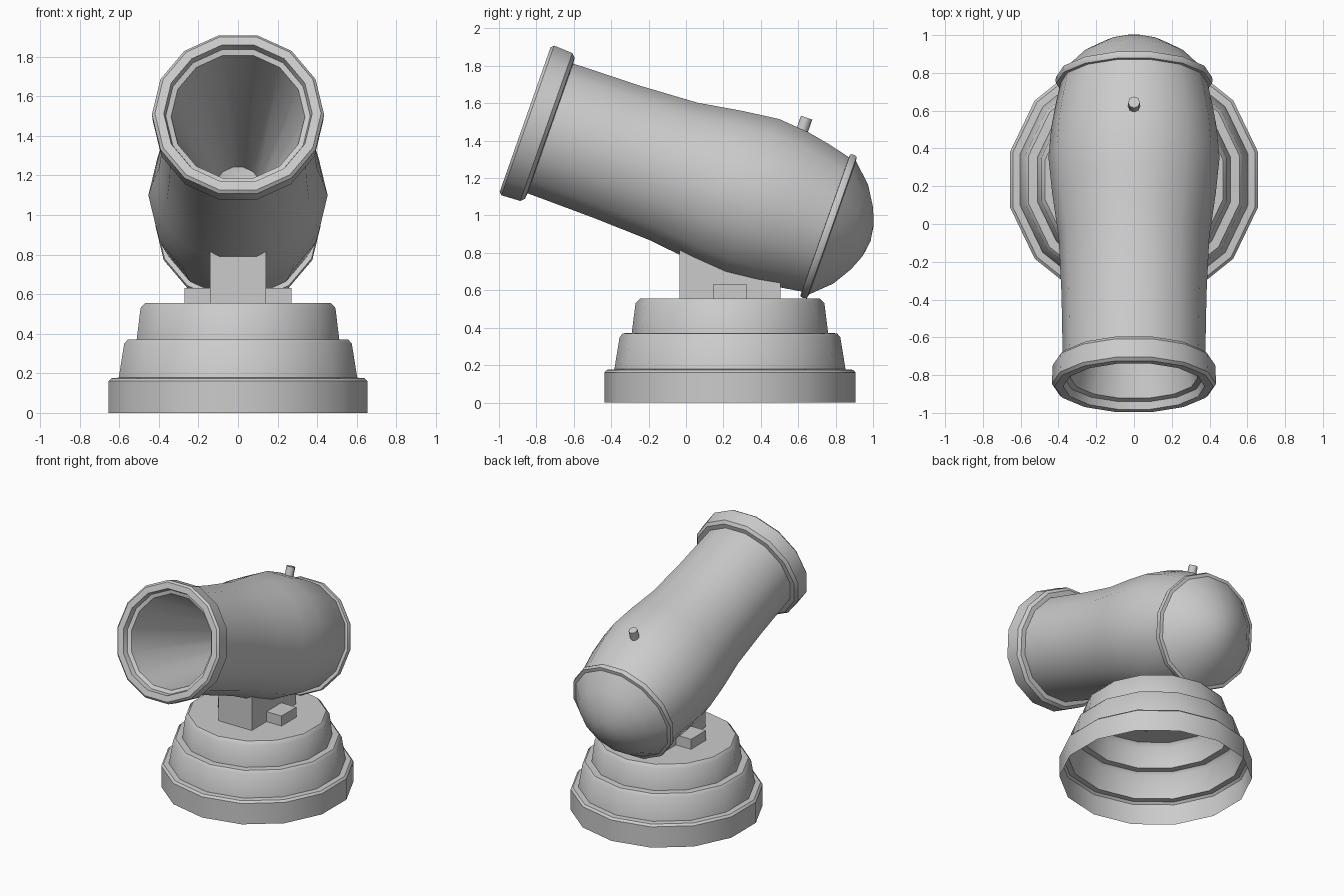
import bpy, bmesh, math
from mathutils import Vector

if "Cube" in bpy.data.objects:
    bpy.data.objects.remove(bpy.data.objects["Cube"])

AXIS = Vector((0, 0.943, -0.332)).normalized()   # muzzle to breech
UP = Vector((0, 0.332, 0.943)).normalized()      # across the barrel
SIDE = Vector((1, 0, 0))


def lathe(name, rings, origin, axis, u, v, sides=14, angle=35):
    """Skin rings of (distance, radius, offset along v); radius 0 is a point."""
    bm = bmesh.new()
    loops = []
    for t, r, off in rings:
        c = Vector(origin) + axis * t + v * off
        if r == 0:
            loops.append([bm.verts.new(c)] * sides)
            continue
        loops.append([bm.verts.new(c + r * (u * math.cos(a) + v * math.sin(a)))
                      for a in (2 * math.pi * i / sides for i in range(sides))])
    for a, b in zip(loops, loops[1:]):
        for i in range(sides):
            j = (i + 1) % sides
            bm.faces.new(list(dict.fromkeys((a[i], a[j], b[j], b[i]))))
    bmesh.ops.recalc_face_normals(bm, faces=bm.faces)
    return finish(name, bm, angle)


def finish(name, bm, angle=35):
    me = bpy.data.meshes.new(name)
    bm.to_mesh(me)
    bm.free()
    ob = bpy.data.objects.new(name, me)
    bpy.context.collection.objects.link(ob)
    bpy.ops.object.select_all(action='DESELECT')
    ob.select_set(True)
    bpy.context.view_layer.objects.active = ob
    bpy.ops.object.shade_smooth_by_angle(angle=math.radians(angle))
    return ob


def box(name, lo, hi):
    bm = bmesh.new()
    bmesh.ops.create_cube(bm, size=1)
    for vert in bm.verts:
        vert.co = [l + (c + 0.5) * (h - l) for c, l, h in zip(vert.co, lo, hi)]
    return finish(name, bm)


# Stepped base, open underneath
base = [(0, .672), (.16, .672), (.175, .657), (.178, .618), (.35, .59), (.37, .572),
        (.372, .525), (.53, .505), (.555, .482), (.555, 0)]
lathe("base", [(z, r, 0) for z, r in base], (0, .235, 0),
      Vector((0, 0, 1)), Vector((0, 1, 0)), Vector((-1, 0, 0)))

# Barrel: bore, muzzle ring, swelling body, breech band, domed breech
barrel = [(1.2, 0, 0), (1.15, .12, 0), (.05, .338, 0), (.04, .365, 0), (0, .375, 0),
          (0, .42, 0), (.015, .435, 0), (.12, .43, 0), (.14, .41, 0), (.143, .377, 0),
          (.52, .384, 0), (.84, .399, .002), (1.08, .433, .007), (1.28, .453, .012),
          (1.45, .438, .012), (1.58, .415, .01), (1.70, .39, .004),
          (1.701, .412, 0), (1.715, .417, 0), (1.738, .412, 0), (1.742, .388, 0),
          (1.845, .288, 0), (1.91, .18, 0), (1.945, .09, 0), (1.958, 0, 0)]
lathe("barrel", barrel, (0, -.86, 1.513), AXIS, SIDE, UP)

# Fuse stub on top of the breech
lathe("fuse", [(0, 0, 0), (0, .032, 0), (.15, .032, 0), (.15, 0, 0)],
      Vector((0, .645, 1.523)) - UP * .15, UP, SIDE, AXIS, sides=8, angle=50)

# Support pillar with a cross block
box("pillar", (-.142, -.035, .54), (.142, .505, .84))
box("cross_block", (-.27, .145, .54), (.27, .325, .632))
